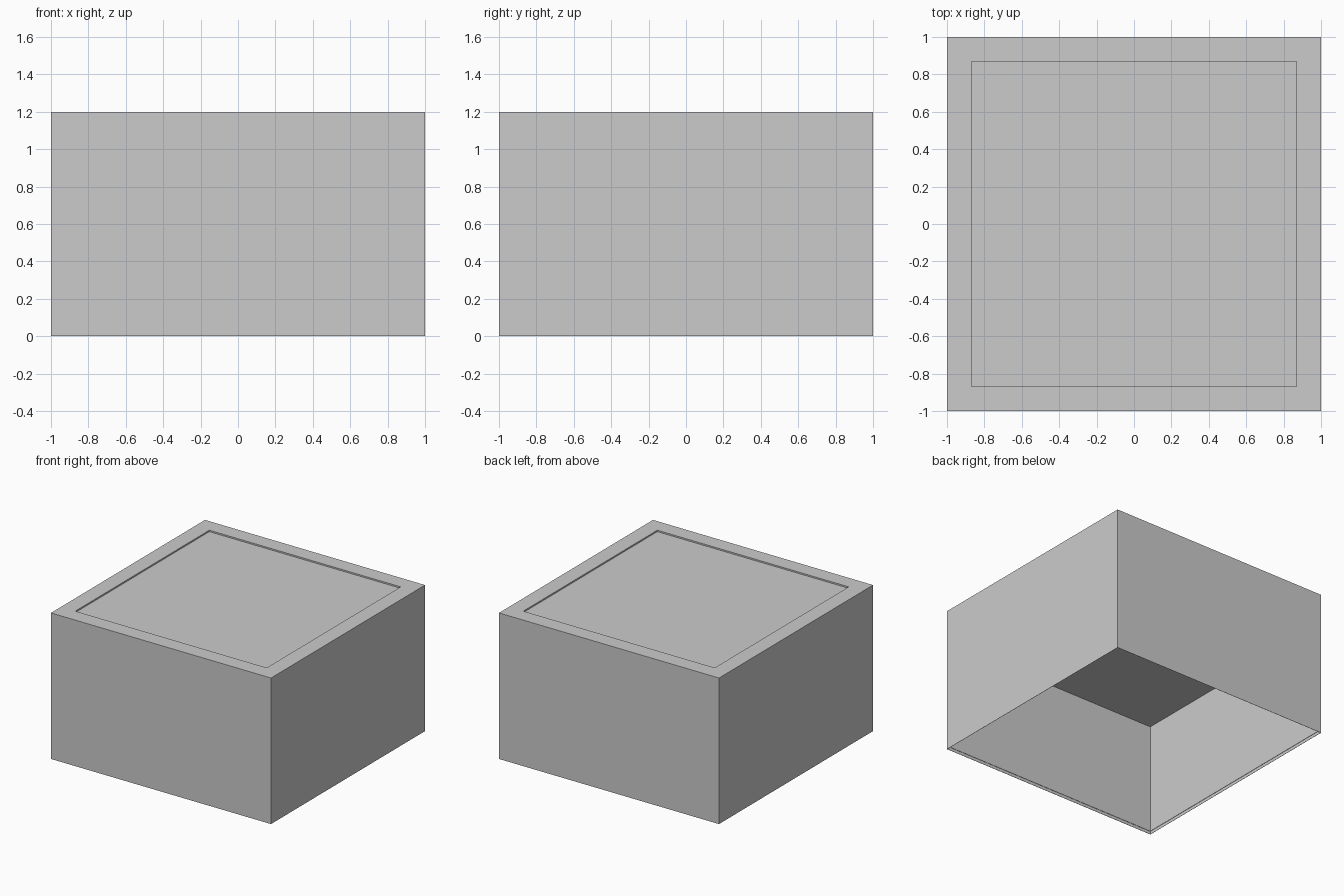
import bpy
import bmesh

if "Cube" in bpy.data.objects:
    bpy.data.objects.remove(bpy.data.objects["Cube"])


def square_loft(name, profile, cap_start=False, cap_end=False):
    """Skin a stack of centred square rings given as (half width, z)."""
    bm = bmesh.new()
    rings = [[bm.verts.new((sx * r, sy * r, z))
              for sx, sy in ((-1, -1), (1, -1), (1, 1), (-1, 1))]
             for r, z in profile]
    for a, b in zip(rings, rings[1:]):
        for i in range(4):
            j = (i + 1) % 4
            bm.faces.new((a[i], a[j], b[j], b[i]))
    if cap_start:
        bm.faces.new(rings[0][::-1])
    if cap_end:
        bm.faces.new(rings[-1])
    mesh = bpy.data.meshes.new(name)
    bm.to_mesh(mesh)
    bm.free()
    obj = bpy.data.objects.new(name, mesh)
    bpy.context.collection.objects.link(obj)
    return obj


# Hollow box, open below: ceiling, thin walls with a small step at the
# foot, outer sides, top border and shallow recessed top panel
square_loft("box_body", [
    (0.995, 0.932), (0.995, 0.025),
    (0.998, 0.025), (0.998, 0.0),
    (1.0, 0.0), (1.0, 1.2),
    (0.87, 1.2), (0.87, 1.188),
], cap_start=True, cap_end=True)
